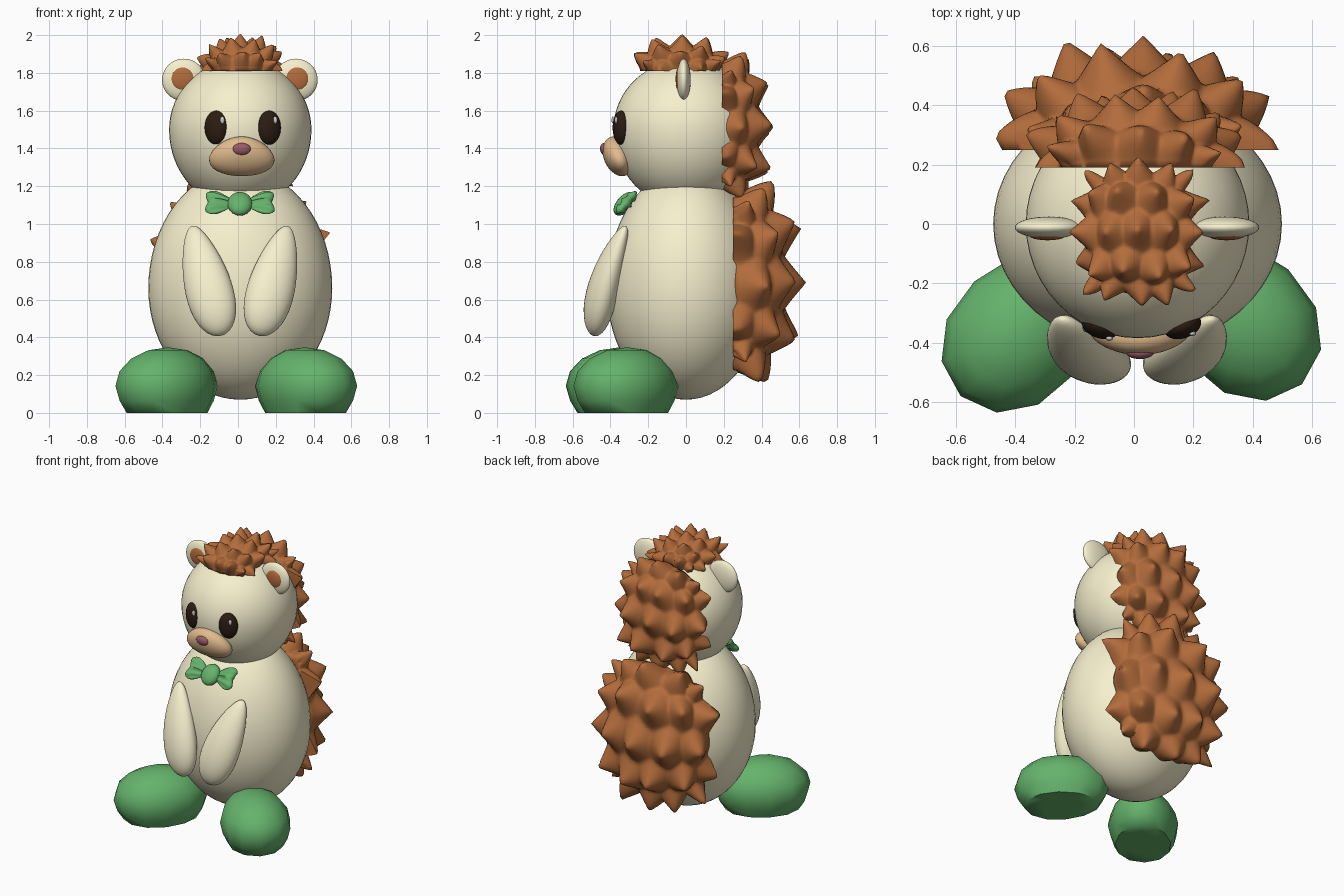
import bpy, bmesh, math, random
from mathutils import Vector

if "Cube" in bpy.data.objects:
    bpy.data.objects.remove(bpy.data.objects["Cube"])

random.seed(4)


def material(name, r, g, b):
    m = bpy.data.materials.new(name)
    m.diffuse_color = (r, g, b, 1)
    m.use_nodes = True
    m.node_tree.nodes["Principled BSDF"].inputs["Base Color"].default_value = m.diffuse_color
    return m


CREAM = material("cream", .93, .87, .62)
BROWN = material("brown", .45, .15, .045)
GREEN = material("green", .13, .45, .15)
DARK = material("dark", .025, .012, .006)
TAN = material("tan", .76, .5, .27)
PLUM = material("plum", .32, .11, .14)
WHITE = material("white", .9, .9, .9)


def finish(name, bm, loc, rot, mat, angle=60):
    me = bpy.data.meshes.new(name)
    bm.to_mesh(me)
    bm.free()
    ob = bpy.data.objects.new(name, me)
    ob.location, ob.rotation_euler = loc, rot
    me.materials.append(mat)
    bpy.context.collection.objects.link(ob)
    bpy.ops.object.select_all(action='DESELECT')
    bpy.context.view_layer.objects.active = ob
    ob.select_set(True)
    bpy.ops.object.shade_smooth_by_angle(angle=math.radians(angle))
    return ob


def blob(name, loc, size, mat, rot=(0, 0, 0), warp=None, seg=32, rings=20):
    """Ellipsoid; warp reshapes the unit sphere first."""
    bm = bmesh.new()
    bmesh.ops.create_uvsphere(bm, u_segments=seg, v_segments=rings, radius=1)
    for v in bm.verts:
        p = warp(v.co.copy()) if warp else v.co
        v.co = Vector((p.x * size[0], p.y * size[1], p.z * size[2]))
    return finish(name, bm, loc, rot, mat)


def spiky_patch(name, loc, rot, half, depth, height, cells, roundness, n=64):
    """Domed pad, z outward, covered in staggered pointed tufts."""
    nu, nv = cells
    tufts = []
    for j in range(nv):
        for i in range(nu + j % 2):
            tufts.append((i + .5 - .5 * (j % 2) + random.uniform(-.12, .12),
                          j + .5 + random.uniform(-.12, .12), random.uniform(.85, 1.15)))
    bm = bmesh.new()
    bmesh.ops.create_grid(bm, x_segments=n, y_segments=n, size=1)
    lift = []
    for v in bm.verts:
        a, b = v.co.x, v.co.y
        cu, cv = (a + 1) / 2 * nu, (b + 1) / 2 * nv
        lift.append(max(max(0, 1 - math.hypot(cu - t[0], cv - t[1]) / .7) ** 1.5 * t[2]
                        for t in tufts))
        s, t = math.sin(a * math.pi / 2), math.sin(b * math.pi / 2)
        w = max(0, math.cos(a * math.pi / 2) * math.cos(b * math.pi / 2)) ** .65
        v.co = (s * math.sqrt(1 - roundness * t * t / 2) * half[0],
                t * math.sqrt(1 - roundness * s * s / 2) * half[1], w * depth)
    # outward normals on the dome, then push the tufts and close the flat side
    bm.normal_update()
    if max(bm.verts, key=lambda v: v.co.z).normal.z < 0:
        bmesh.ops.reverse_faces(bm, faces=bm.faces)
        bm.normal_update()
    normals = [v.normal.copy() for v in bm.verts]
    for v, nrm, h in zip(bm.verts, normals, lift):
        if v.is_boundary:
            nrm.z = 0
            nrm.normalize()
        v.co += nrm * h * height
        v.co.z = max(v.co.z, 0)
    bmesh.ops.edgeloop_fill(bm, edges=[e for e in bm.edges if e.is_boundary])
    bm.faces.ensure_lookup_table()
    base = bm.faces[-1]
    base.normal_update()
    if base.normal.z > 0:
        base.normal_flip()
    return finish(name, bm, loc, rot, mat=BROWN, angle=85)


def lower_scale(k):
    """Stretch only the lower half, for egg shapes."""
    def f(p):
        if p.z < 0:
            p.z *= k
        return p
    return f


# body and head
blob("body", (.012, 0, .66), (.487, .42, .63), CREAM, warp=lower_scale(.59 / .63), seg=48, rings=32)
blob("head", (.012, 0, 1.5), (.377, .385, .37), CREAM, warp=lower_scale(.416 / .37), seg=48, rings=32)

# quill coat: back, back of head, crown
BACK = (-math.pi / 2, 0, 0)
spiky_patch("back_quills", (.01, .25, .69), BACK, (.37, .455), .26, .13, (5, 5), .8)
spiky_patch("head_quills", (.01, .19, 1.51), BACK, (.285, .335), .19, .10, (5, 5), .8)
spiky_patch("crown_quills", (.015, -.03, 1.81), (0, 0, 0), (.17, .205), .125, .075, (5, 5), .6)


# feet: coarse pads with flat soles
def sole(p):
    if p.z < -.45:
        p.x, p.y = p.x * 1.12, p.y * 1.12
    p.z = max(p.z, -.7)
    p.x *= 1 - .12 * p.y
    return p


for side, s, x, y in (("left", -1, -.37, -.35), ("right", 1, .352, -.31)):
    blob(side + "_foot", (x, y, .143), (.23, .315, .2043), GREEN, (0, 0, s * .75), sole, 12, 8)


# arms: teardrops hanging forward
def taper(p):
    k = 1 - .3 * p.z
    p.x, p.y = p.x * k, p.y * k
    p.y -= .25 * (1 - p.z * p.z)
    return p


for side, s in (("left", -1), ("right", 1)):
    blob(side + "_arm", (.01 + s * .175, -.405, .70), (.122, .08, .312), CREAM,
         (-.25, s * .29, s * .1), taper)
    # ears
    blob(side + "_ear", (.01 + s * .297, -.012, 1.763), (.115, .037, .112), CREAM)
    blob(side + "_inner_ear", (.01 + s * .302, -.037, 1.768), (.063, .018, .063), BROWN)
    # eyes
    blob(side + "_eye", (.025 + s * .14, -.345, 1.51), (.064, .04, .09), DARK, (0, 0, s * .35))
    blob(side + "_eye_glint", (.057 + s * .14, -.378 + s * .008, 1.55), (.012, .008, .02), WHITE,
         seg=12, rings=8)


# muzzle, fuller at the bottom, and nose
def muzzle_shape(p):
    p.x *= 1 - .2 * p.z
    return p


blob("muzzle", (.02, -.36, 1.358), (.17, .075, .11), TAN, (.42, 0, 0), muzzle_shape)
blob("nose", (.02, -.43, 1.395), (.05, .025, .034), PLUM, (.2, 0, 0), seg=20, rings=12)

# bow tie lying on the chest slope
for side, s in (("left", -1), ("right", 1)):
    def wing(p, s=s):
        t = (1 + s * p.x) / 2
        k = .45 + 1.0 * t
        p.x -= s * .35 * t * (1 - min(1, abs(p.z) * 1.8))
        p.y *= k * (1 + .25 * math.cos(p.z * 12))
        p.z *= k
        return p
    blob("bow_" + side + "_wing", (.01 + s * .112, -.315, 1.112), (.085, .026, .075), GREEN,
         (-.72, s * -.05, 0), wing)
blob("bow_knot", (.01, -.325, 1.107), (.066, .042, .075), GREEN, (-.72, 0, 0), seg=20, rings=12)
